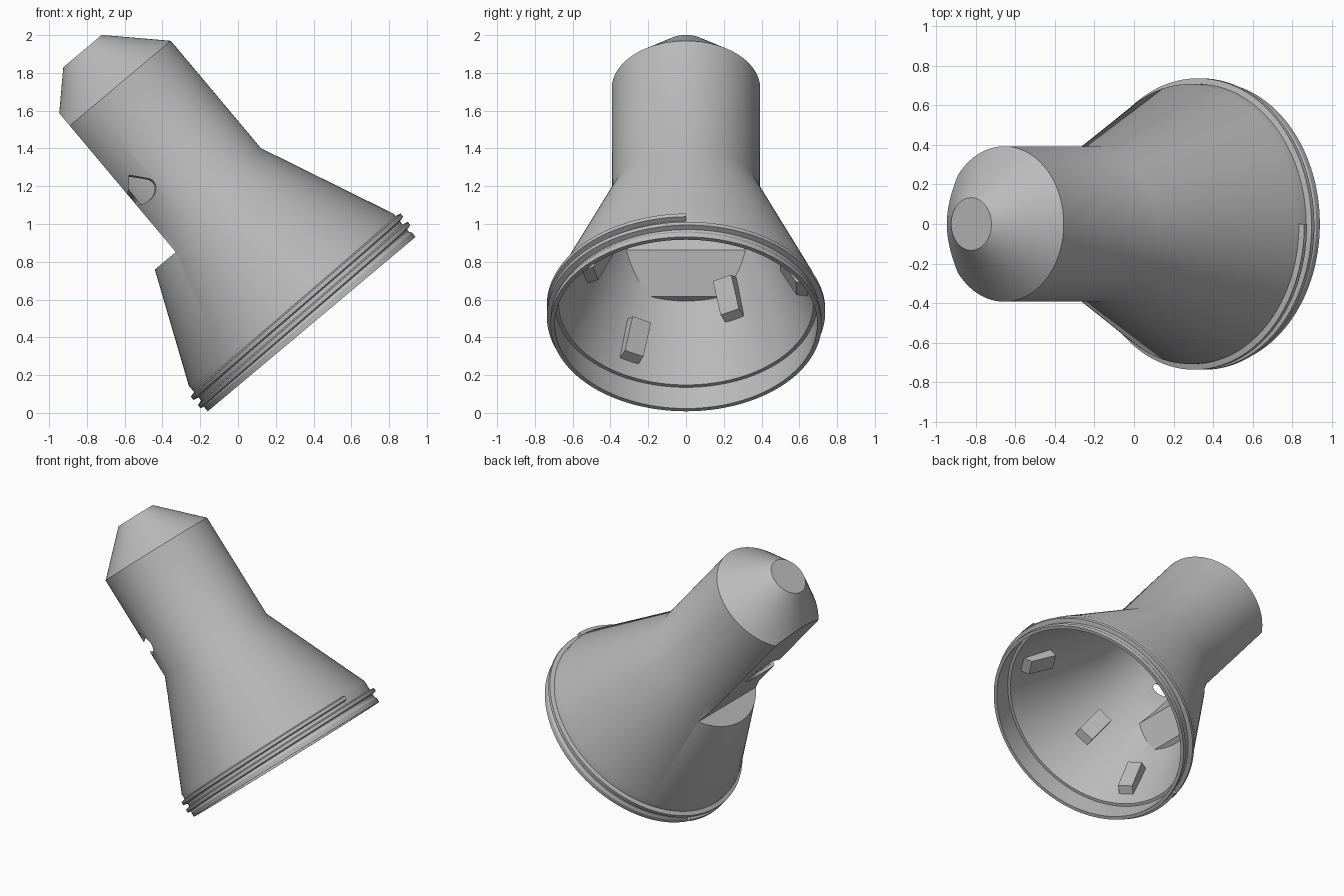
import bpy, bmesh
from math import sin, cos, pi, radians, hypot
from mathutils import Matrix, Vector

if "Cube" in bpy.data.objects:
    bpy.data.objects.remove(bpy.data.objects["Cube"])

SEG = 128
# The part is modelled upright along z, then tilted sideways
TILT = Matrix.Translation((0.39, 0, 0.47)) @ Matrix.Rotation(radians(-40), 4, 'Y')

grey = bpy.data.materials.new("light grey plastic")
grey.use_nodes = True
colour = (0.5, 0.5, 0.5, 1)
grey.diffuse_color = colour
grey.node_tree.nodes["Principled BSDF"].inputs["Base Color"].default_value = colour


def finish(name, bm):
    bmesh.ops.recalc_face_normals(bm, faces=bm.faces)
    mesh = bpy.data.meshes.new(name)
    bm.to_mesh(mesh)
    bm.free()
    mesh.materials.append(grey)
    obj = bpy.data.objects.new(name, mesh)
    bpy.context.collection.objects.link(obj)
    return obj


def lathe(name, profile):
    """Closed solid of revolution from (radius, height) points."""
    bm = bmesh.new()
    rings = [[bm.verts.new((r * cos(2 * pi * i / SEG), r * sin(2 * pi * i / SEG), z))
              for i in range(SEG)] for r, z in profile]
    for low, high in zip(rings, rings[1:]):
        for i in range(SEG):
            j = (i + 1) % SEG
            bm.faces.new((low[i], low[j], high[j], high[i]))
    bm.faces.new(rings[0][::-1])
    bm.faces.new(rings[-1])
    return finish(name, bm)


def prism(name, points, sweep):
    """Extrude a flat outline of 3D points along a vector."""
    bm = bmesh.new()
    face = bm.faces.new([bm.verts.new(p) for p in points])
    ext = bmesh.ops.extrude_face_region(bm, geom=[face])
    verts = [g for g in ext["geom"] if isinstance(g, bmesh.types.BMVert)]
    bmesh.ops.translate(bm, verts=verts, vec=sweep)
    return finish(name, bm)


def side_block(name, outline):
    return prism(name, [(u, -1.2, v) for u, v in outline], (0, 2.4, 0))


def cut(target, cutter):
    """Subtract the cutter, bake the result and discard the cutter."""
    cutter.hide_render = True
    mod = target.modifiers.new("cut", 'BOOLEAN')
    mod.operation, mod.solver, mod.object = 'DIFFERENCE', 'EXACT', cutter
    graph = bpy.context.evaluated_depsgraph_get()
    mesh = bpy.data.meshes.new_from_object(target.evaluated_get(graph))
    target.modifiers.clear()
    target.data = mesh
    bpy.data.objects.remove(cutter)


# Outer shell: rim, flared skirt, neck and chamfered cap
body = lathe("funnel_body", [
    (0.718, 0), (0.718, 0.03), (0.708, 0.045), (0.708, 0.168),
    (0.393, 0.886), (0.393, 1.628), (0.133, 1.887)])

# Flat along the neck that ends in a ledge on the skirt
cut(body, side_block("flat_cutter", [
    (-1, 0.755), (-0.306, 0.755), (-0.306, 2.2), (-1, 2.2)]))

# Hollow interior, kept clear of the flat by a sloping inner wall
cavity = lathe("cavity", [
    (0.695, -0.1), (0.695, 0.146), (0.675, 0.146),
    (0.372, 0.875), (0.372, 1.618), (0.125, 1.865)])
cut(cavity, side_block("inner_wall_cutter", [
    (-1, 0.576), (-0.46, 0.576), (-0.284, 0.75), (-0.284, 2.2), (-1, 2.2)]))
cut(body, cavity)

# Teardrop cord hole running from the side of the neck out through the flat
direction = Vector((-0.076, 0.236, 0)).normalized()
across = Vector((direction.y, -direction.x, 0))
start = Vector((-0.233, -0.316, 1.115)) - direction * 0.15
arc = [radians(a) for a in range(-220, 41, 10)]
drop = [start + across * (0.06 * cos(a)) + Vector((0, 0, 0.06 * sin(a))) for a in arc]
drop.append(start + Vector((0, 0, 0.11)))
cut(body, prism("cord_hole_cutter", drop, direction * 0.65))


# Screw thread wound around the rim
def thread(name, turns, top, pitch):
    bm = bmesh.new()
    steps = int(SEG * turns)
    section = [(0.7, -0.02), (0.737, -0.011), (0.737, 0.011), (0.7, 0.02)]
    rings = []
    for i in range(steps + 1):
        a = -2 * pi * i / SEG
        z = top - pitch * i / SEG
        rings.append([bm.verts.new((r * cos(a), r * sin(a), z + h)) for r, h in section])
    for p, q in zip(rings, rings[1:]):
        for k in range(4):
            bm.faces.new((p[k], p[(k + 1) % 4], q[(k + 1) % 4], q[k]))
    bm.faces.new(rings[0])
    bm.faces.new(rings[-1][::-1])
    return finish(name, bm)


parts = [body, thread("rim_thread", 1.55, 0.135, 0.058)]


# Small clips on the inside of the skirt, in a low and a high row
def clip(name, angle, low):
    slope = (0.372 - 0.675) / (0.875 - 0.146)
    wall = lambda v: 0.675 + slope * (v - 0.146)
    high = low + 0.21
    outline = [(wall(low) + 0.01, low), (wall(low) - 0.06, low + 0.01),
               (wall(high) - 0.06, high - 0.03), (wall(high) + 0.01, high)]
    obj = prism(name, [(r, -0.055, v) for r, v in outline], (0, 0.11, 0))
    obj.data.transform(Matrix.Rotation(radians(angle), 4, 'Z'))
    return obj


for i, angle in enumerate((88, 208, 325)):
    parts.append(clip(f"low_clip_{i + 1}", angle, 0.22))
for i, angle in enumerate((30, 152, 256)):
    parts.append(clip(f"high_clip_{i + 1}", angle, 0.44))

# Tilt everything into place and shade
bpy.ops.object.select_all(action='DESELECT')
for obj in parts:
    obj.data.transform(TILT)
    obj.select_set(True)
bpy.context.view_layer.objects.active = body
bpy.ops.object.shade_smooth_by_angle(angle=radians(25))
